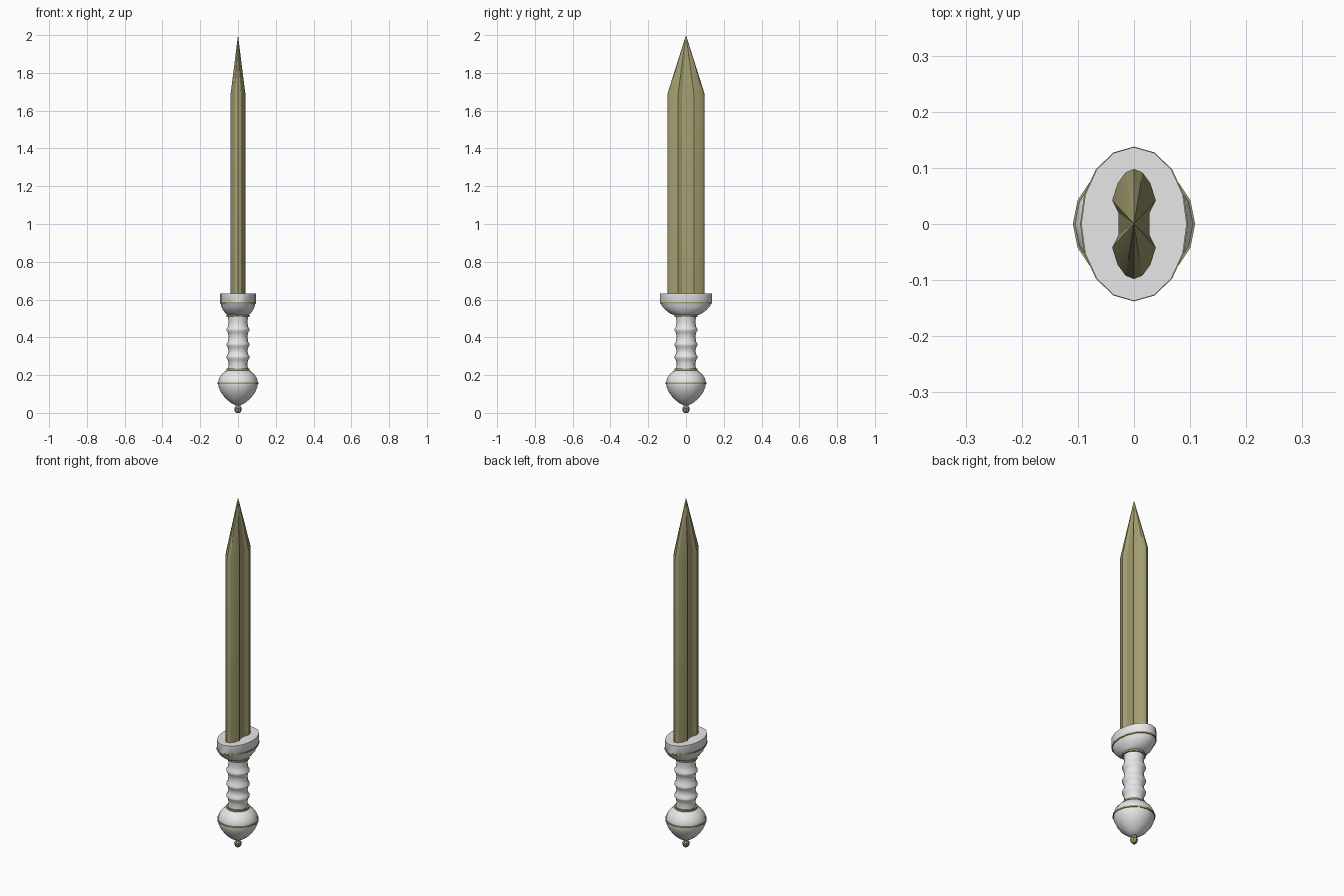
import bpy, bmesh, math

cube = bpy.data.objects.get("Cube")
if cube:
    bpy.data.objects.remove(cube, do_unlink=True)


def material(name, rgb, rough):
    m = bpy.data.materials.new(name)
    m.use_nodes = True
    m.diffuse_color = (*rgb, 1)
    bsdf = m.node_tree.nodes["Principled BSDF"]
    bsdf.inputs["Base Color"].default_value = (*rgb, 1)
    bsdf.inputs["Roughness"].default_value = rough
    return m


IVORY = material("ivory white", (0.8, 0.8, 0.8), 0.6)
BRASS = material("dull brass", (0.37, 0.345, 0.165), 0.5)


def loft(name, rings, mat, angle=35):
    """Skin a stack of equal-length point rings and cap both ends."""
    bm = bmesh.new()
    loops = [[bm.verts.new(p) for p in ring] for ring in rings]
    n = len(loops[0])
    for a, b in zip(loops, loops[1:]):
        for i in range(n):
            j = (i + 1) % n
            bm.faces.new((a[i], a[j], b[j], b[i]))
    bm.faces.new(loops[0][::-1])
    bm.faces.new(loops[-1])
    bmesh.ops.remove_doubles(bm, verts=bm.verts, dist=0.0001)
    bmesh.ops.recalc_face_normals(bm, faces=bm.faces)
    mesh = bpy.data.meshes.new(name)
    bm.to_mesh(mesh)
    bm.free()
    mesh.materials.append(mat)
    obj = bpy.data.objects.new(name, mesh)
    bpy.context.collection.objects.link(obj)
    bpy.ops.object.select_all(action="DESELECT")
    obj.select_set(True)
    bpy.context.view_layer.objects.active = obj
    bpy.ops.object.shade_smooth_by_angle(angle=math.radians(angle))
    return obj


def turned(name, profile, mat, sides=16):
    """Profile rows are (z, radius) or (z, x radius, y radius)."""
    rings = []
    for z, rx, *rest in profile:
        ry = rest[0] if rest else rx
        turns = [math.tau * i / sides for i in range(sides)]
        rings.append([(rx * math.cos(t), ry * math.sin(t), z) for t in turns])
    return loft(name, rings, mat)


# Blade: waisted section with two ridges per side, tapering to a point
quarter = [(0.028, 0.02), (0.039, 0.042), (0.029, 0.073), (0.015, 0.092)]
right = [(x, -y) for x, y in quarter[::-1]] + quarter
section = right + [(0, 0.098)] + [(-x, -y) for x, y in right] + [(0, -0.098)]
levels = [(0.6, 1), (1.69, 1), (2.0, 0.002)]
loft("blade", [[(x * s, y * s, z) for x, y in section] for z, s in levels],
     BRASS, 25)

# Guard: oval bowl with a straight rim
turned("guard", [(0.515, 0.052, 0.055), (0.525, 0.065, 0.082),
                 (0.545, 0.08, 0.109), (0.565, 0.089, 0.127),
                 (0.58, 0.092, 0.133), (0.585, 0.094, 0.137),
                 (0.633, 0.094, 0.137)], IVORY)
turned("guard_band", [(0.578, 0.09, 0.13), (0.578, 0.096, 0.138),
                      (0.586, 0.096, 0.138), (0.586, 0.09, 0.13)], BRASS)

# Grip: finger swells separated by waists
grip = [(0.23, 0.053)]
for z in (0.295, 0.362, 0.44):
    grip += [(z - 0.035, 0.05), (z - 0.015, 0.054), (z - 0.004, 0.061),
             (z + 0.004, 0.061), (z + 0.015, 0.054)]
grip += [(0.48, 0.05), (0.515, 0.054)]
turned("grip", grip, IVORY)

# Collars at both ends of the grip
for name, z in (("upper_collar", 0.507), ("lower_collar", 0.225)):
    turned(name, [(z, 0.05), (z, 0.06), (z + 0.01, 0.06), (z + 0.01, 0.05)],
           BRASS)

# Pommel: rounded bulb with a band at its widest
turned("pommel", [(0.042, 0.018), (0.055, 0.04), (0.078, 0.068),
                  (0.108, 0.09), (0.135, 0.102), (0.158, 0.106),
                  (0.182, 0.101), (0.203, 0.088), (0.218, 0.072),
                  (0.228, 0.054)], IVORY)
turned("pommel_band", [(0.153, 0.1), (0.153, 0.109), (0.162, 0.109),
                       (0.162, 0.1)], BRASS)

# End button below the pommel
turned("end_button", [(0, 0.01), (0.01, 0.018), (0.024, 0.02),
                      (0.032, 0.014), (0.05, 0.014)], BRASS, 8)
